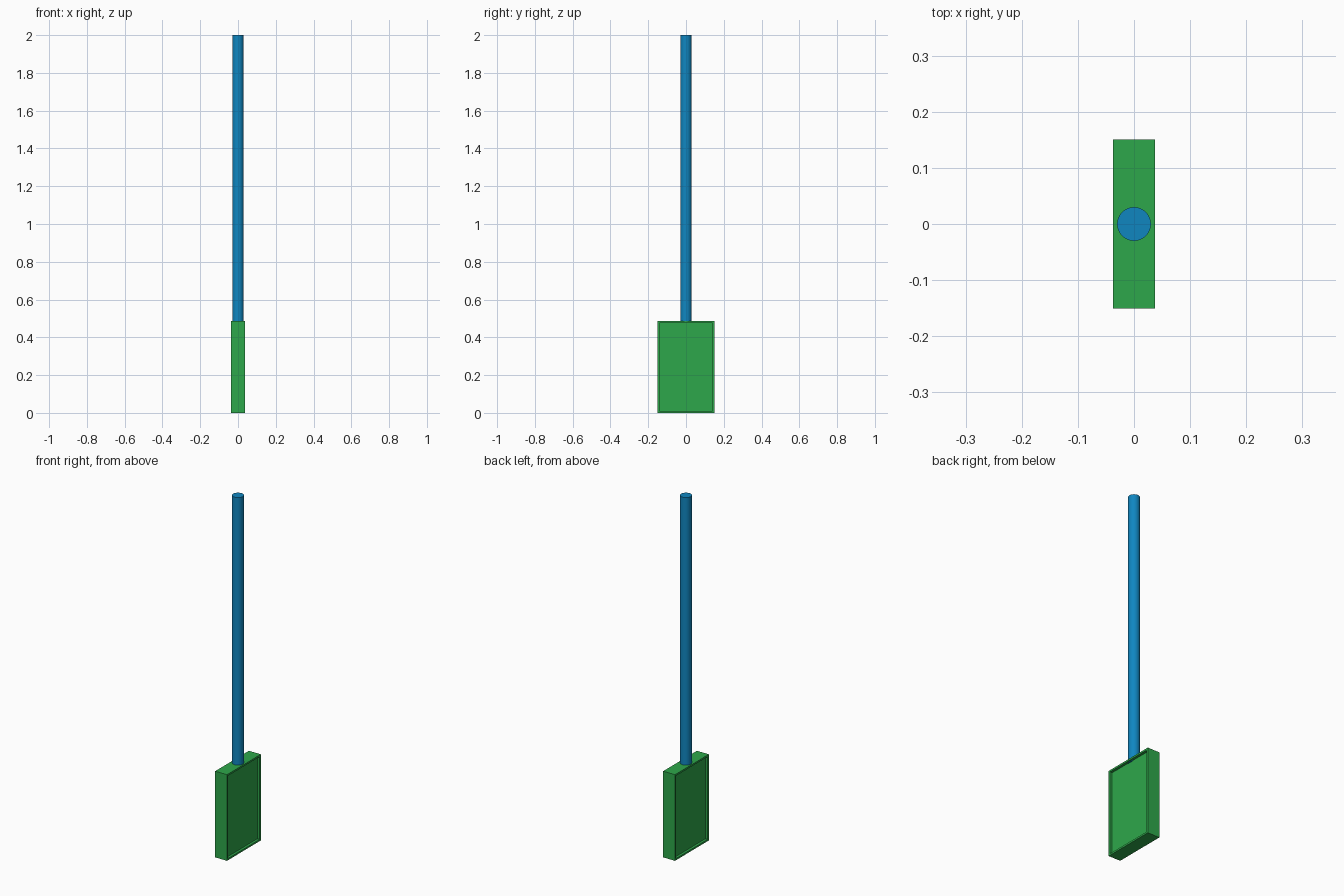
import bpy, bmesh

if "Cube" in bpy.data.objects:
    bpy.data.objects.remove(bpy.data.objects["Cube"])


def material(name, rgb):
    m = bpy.data.materials.new(name)
    m.diffuse_color = (*rgb, 1)
    m.use_nodes = True
    m.node_tree.nodes["Principled BSDF"].inputs["Base Color"].default_value = m.diffuse_color
    return m


green = material("leaf green", (0.027, 0.39, 0.069))
blue = material("bright blue", (0.005, 0.24, 0.53))

# Upright rectangular blade with a shallow framed recess on both broad sides
W, D, H = 0.074, 0.302, 0.487
RIM, DEPTH = 0.014, 0.014
bpy.ops.mesh.primitive_cube_add(size=1, location=(0, 0, H / 2))
blade = bpy.context.object
blade.name = "blade"
blade.scale = (W, D, H)
bpy.ops.object.transform_apply(location=False, rotation=False, scale=True)
blade.data.materials.append(green)
bm = bmesh.new()
bm.from_mesh(blade.data)
bm.normal_update()
for face in [f for f in bm.faces if abs(f.normal.x) > 0.9]:
    inward = face.normal * -DEPTH
    bmesh.ops.inset_region(bm, faces=[face], thickness=RIM)
    # A second zero-width loop forms the walls of the recess
    bmesh.ops.inset_region(bm, faces=[face], thickness=0.0001)
    bmesh.ops.translate(bm, verts=face.verts[:], vec=inward)
bm.to_mesh(blade.data)
bm.free()

# Round handle rising from the top edge of the blade
BOTTOM, TOP = H - 0.012, 2.0
bpy.ops.mesh.primitive_cylinder_add(vertices=48, radius=0.03, depth=TOP - BOTTOM,
                                    location=(0, 0, (TOP + BOTTOM) / 2))
handle = bpy.context.object
handle.name = "handle"
handle.data.materials.append(blue)
bpy.ops.object.shade_smooth_by_angle()
